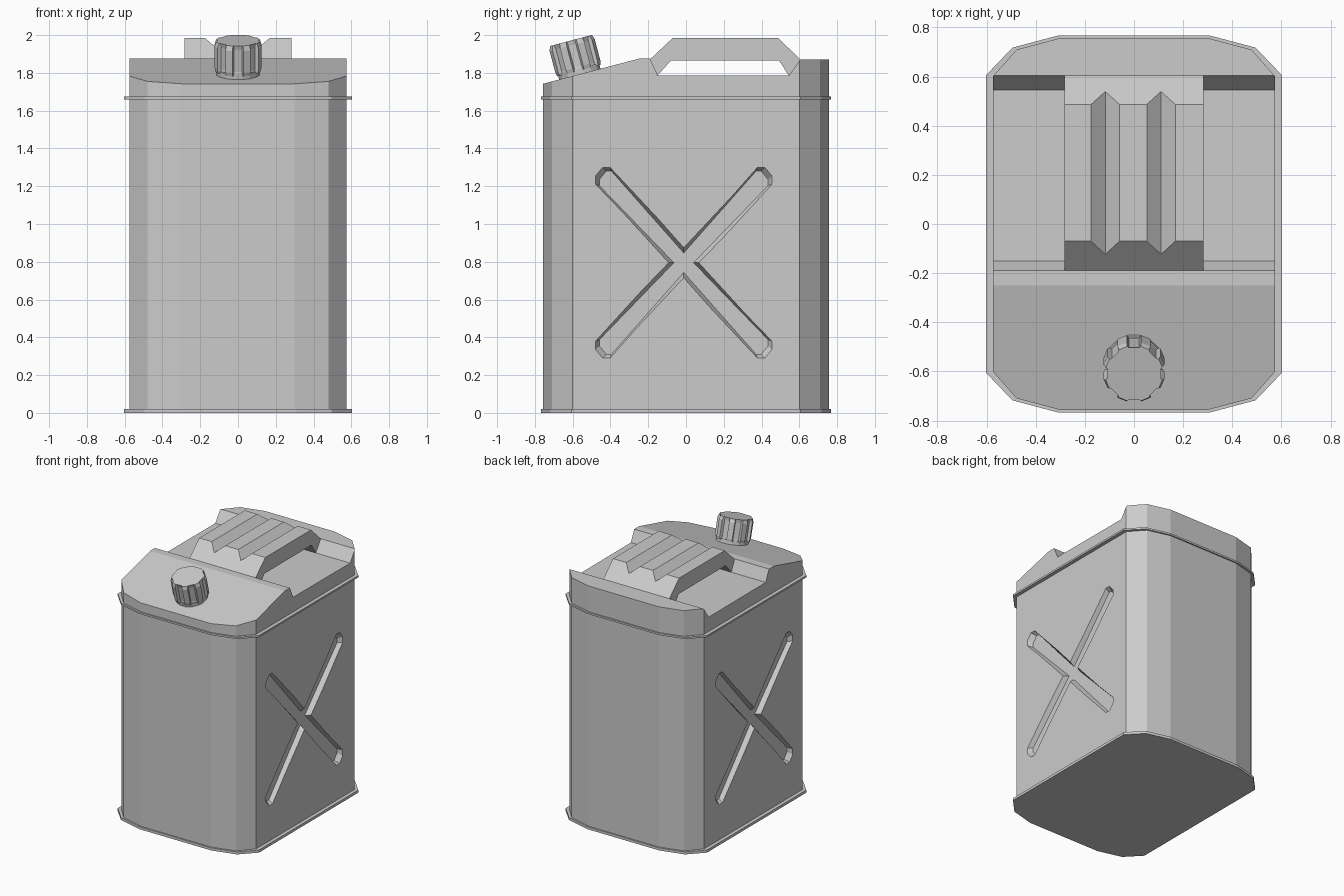
import bpy, bmesh, math
from mathutils import Matrix, Vector

if "Cube" in bpy.data.objects:
    bpy.data.objects.remove(bpy.data.objects["Cube"])

grey = bpy.data.materials.new("plain grey")
grey.use_nodes = True
GREY = (0.6, 0.6, 0.6, 1)
grey.diffuse_color = GREY
grey.node_tree.nodes["Principled BSDF"].inputs["Base Color"].default_value = GREY


def loft(name, rings):
    """Solid skinned through rings that have equal point counts."""
    bm = bmesh.new()
    loops = [[bm.verts.new(p) for p in ring] for ring in rings]
    n = len(loops[0])
    for a, b in zip(loops, loops[1:]):
        for i in range(n):
            j = (i + 1) % n
            bm.faces.new((a[i], a[j], b[j], b[i]))
    bm.faces.new(loops[0][::-1])
    bm.faces.new(loops[-1])
    bmesh.ops.recalc_face_normals(bm, faces=bm.faces)
    mesh = bpy.data.meshes.new(name)
    bm.to_mesh(mesh)
    bm.free()
    mesh.materials.append(grey)
    ob = bpy.data.objects.new(name, mesh)
    bpy.context.collection.objects.link(ob)
    return ob


def prism_z(name, outline, z0, z1):
    return loft(name, [[(x, y, z) for x, y in outline] for z in (z0, z1)])


def prism_x(name, profile, half):
    return loft(name, [[(x, y, z) for y, z in profile] for x in (-half, half)])


def cut(target, cutter, operation="DIFFERENCE"):
    """Apply a boolean and discard the cutter."""
    cutter.hide_render = True
    mod = target.modifiers.new("cut", "BOOLEAN")
    mod.operation, mod.solver, mod.object = operation, "EXACT", cutter
    bpy.context.view_layer.objects.active = target
    bpy.ops.object.modifier_apply(modifier=mod.name)
    bpy.data.objects.remove(cutter)


def footprint(corner):
    """Full outline from the three points of one corner."""
    quarter = list(corner)
    right = quarter + [(-x, y) for x, y in reversed(quarter)]
    return right + [(-x, -y) for x, y in right]


# Can body: rounded footprint trimmed by the side profile of the top
wall = footprint([(0.575, 0.60), (0.478, 0.71), (0.30, 0.757)])
body = prism_z("can_body", wall, 0.005, 2.2)
top_profile = [(-0.9, -0.1), (-0.9, 1.705), (-0.25, 1.875), (-0.19, 1.875),
               (-0.15, 1.787), (0.545, 1.785), (0.605, 1.872), (0.9, 1.872), (0.9, -0.1)]
cut(body, prism_x("top_trim", top_profile, 0.9), "INTERSECT")


# Pressed cross on both sides
def cross(inset):
    v, e = 0.08 - 1.4 * inset, inset
    arm = [(v, 0), (0.467 - e, 0.415 - e / 3), (0.467 - e, 0.46 - e),
           (0.43 - e, 0.505 - e), (0.39 - e / 3, 0.505 - e)]
    tip = [(0, v)]
    half = arm + tip + [(-y, z) for y, z in reversed(arm)]
    return half + [(y, -z) for y, z in reversed(half[1:-1])]


for side in (1, -1):
    levels = [(0.595, -0.011), (0.54, 0.02)]
    rings = [[(side * x, y - 0.012, z + 0.795) for y, z in cross(inset)]
             for x, inset in levels]
    cut(body, loft("cross_cutter", rings))

# Seam flanges at the bottom and below the shoulder
flange = footprint([(0.603, 0.605), (0.495, 0.718), (0.31, 0.767)])
prism_z("bottom_flange", flange, 0, 0.02)
prism_z("upper_flange", flange, 1.66, 1.674)

# Carrying handle with two V grooves along the grip
grip = [(-0.19, 1.872), (-0.07, 1.985), (0.487, 1.985), (0.605, 1.872),
        (0.545, 1.785), (0.493, 1.865), (-0.08, 1.865), (-0.15, 1.787)]
handle = prism_x("carry_handle", grip, 0.282)
for cx in (-0.117, 0.11):
    vee = [(cx - 0.116, 2.035), (cx, 1.935), (cx + 0.116, 2.035)]
    cut(handle, loft("groove_cutter", [[(x, y, z) for x, z in vee] for y in (-0.5, 0.9)]))

# Screw cap, tilted square to the sloping shoulder
RIBS = 8


def cap_ring(z, outer, inner):
    ring = []
    for i in range(RIBS):
        mid = math.tau * (i + 0.5) / RIBS
        for offset, r in ((-0.16, outer), (0.16, outer), (0.2, inner), (0.585, inner)):
            a = mid + offset + math.pi / 2
            ring.append(Vector((r * math.cos(a), r * math.sin(a), z)))
    return ring


tilt = Matrix.Translation((0, -0.567, 1.812)) @ Matrix.Rotation(math.radians(14.8), 4, "X")
neck = loft("cap_neck", [cap_ring(z, 0.115, 0.115) for z in (-0.06, 0.01)])
cap = loft("screw_cap", [cap_ring(0, 0.122, 0.112), cap_ring(0.02, 0.127, 0.107),
                         cap_ring(0.14, 0.127, 0.107), cap_ring(0.165, 0.118, 0.112)])
for part in (neck, cap):
    part.data.transform(tilt)
